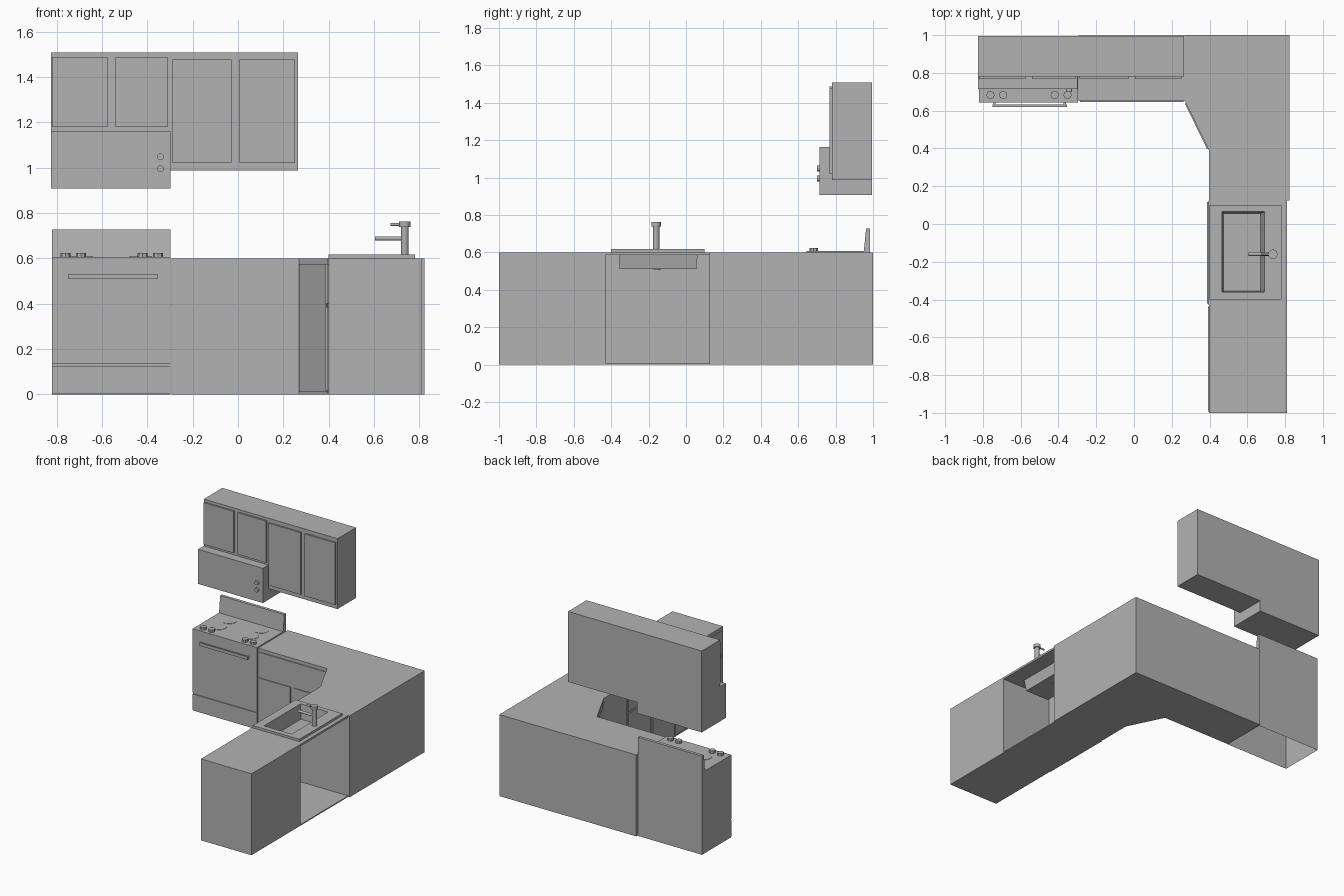
import bpy, bmesh, math
from mathutils import Vector, Matrix

cube = bpy.data.objects.get("Cube")
if cube:
    bpy.data.objects.remove(cube)

grey = bpy.data.materials.new("plain_grey")
grey.use_nodes = True
GREY = (0.45, 0.45, 0.45, 1)
grey.diffuse_color = GREY
grey.node_tree.nodes["Principled BSDF"].inputs["Base Color"].default_value = GREY


def finish(name, bm):
    mesh = bpy.data.meshes.new(name)
    bm.to_mesh(mesh)
    bm.free()
    mesh.materials.append(grey)
    obj = bpy.data.objects.new(name, mesh)
    bpy.context.collection.objects.link(obj)
    return obj


def box(name, x, y, z, open_side=None):
    """Box from three ranges; open_side is the normal of a face to leave out."""
    bm = bmesh.new()
    bmesh.ops.create_cube(bm, size=1)
    for v in bm.verts:
        v.co = [r[0] if c < 0 else r[1] for c, r in zip(v.co, (x, y, z))]
    if open_side:
        bm.normal_update()
        gone = [f for f in bm.faces if f.normal.dot(Vector(open_side)) > 0.9]
        bmesh.ops.delete(bm, geom=gone, context='FACES')
    return finish(name, bm)


def rod(name, start, end, radius, sides=12):
    a, b = Vector(start), Vector(end)
    turn = (b - a).to_track_quat('Z', 'Y').to_matrix().to_4x4()
    bm = bmesh.new()
    bmesh.ops.create_cone(bm, cap_ends=True, segments=sides, radius1=radius, radius2=radius,
                          depth=(b - a).length, matrix=Matrix.Translation((a + b) / 2) @ turn)
    return finish(name, bm)


def prism(name, outline, z0, z1):
    bm = bmesh.new()
    face = bm.faces.new([bm.verts.new((px, py, z0)) for px, py in outline])
    top = bmesh.ops.extrude_face_region(bm, geom=[face])["geom"]
    for v in top:
        if isinstance(v, bmesh.types.BMVert):
            v.co.z = z1
    bmesh.ops.recalc_face_normals(bm, faces=bm.faces)
    return finish(name, bm)


def tray(name, rings, closed=True):
    """Skin stacked rectangles (x range, y range, z) into one shell."""
    bm = bmesh.new()
    loops = [[bm.verts.new((px, py, z)) for px, py in
              ((x[0], y[0]), (x[1], y[0]), (x[1], y[1]), (x[0], y[1]))] for x, y, z in rings]
    for low, high in zip(loops, loops[1:]):
        for i in range(4):
            j = (i + 1) % 4
            bm.faces.new((low[i], low[j], high[j], high[i]))
    if closed:
        bm.faces.new(loops[-1])
    return finish(name, bm)


def unit_fronts(name, a, b, place):
    """One drawer above two doors between a and b along the unit front."""
    mid = (a + b) / 2
    for part, span, z in (("drawer", (a + .008, b - .008), (.40, .575)),
                          ("door_1", (a + .008, mid - .015), (.015, .385)),
                          ("door_2", (mid + .015, b - .008), (.015, .385))):
        place(name + "_" + part, span, z)


TOP = 0.6

# Stove with an open underside, sloped back guard, knobs and handle
SX = (-0.82, -0.297)
box("stove_body", SX, (0.65, 0.985), (0, TOP), open_side=(0, 0, -1))
box("stove_door", SX, (0.643, 0.65), (0.135, TOP))
box("stove_drawer", SX, (0.643, 0.65), (0.005, 0.125))
box("stove_hob", SX, (0.643, 0.955), (TOP, 0.606))
guard = box("stove_back_guard", SX, (0.95, 0.985), (TOP, 0.727))
for v in guard.data.vertices:
    if v.co.z > 0.7 and v.co.y < 0.96:
        v.co.y = 0.963
for i, x in enumerate((-0.76, -0.693, -0.42, -0.352)):
    rod(f"stove_knob_{i + 1}", (x, 0.683, 0.606), (x, 0.683, 0.624), 0.022, 8)
for x in (-0.69, -0.43):
    for y in (0.77, 0.885):
        rod("burner", (x, y, 0.606), (x, y, 0.608), 0.05, 16)
box("stove_handle", (-0.75, -0.355), (0.62, 0.632), (0.508, 0.53))
for x in (-0.745, -0.372):
    box("stove_handle_post", (x, x + 0.012), (0.63, 0.645), (0.512, 0.526))

# Straight base unit beside the stove
box("back_base_unit", (-0.293, 0.27), (0.652, 0.998), (0, TOP))
unit_fronts("back_unit", -0.293, 0.27,
            lambda n, s, z: box(n, s, (0.646, 0.652), z))

# Corner base unit with a diagonal door
p, q = Vector((0.27, 0.65)), Vector((0.398, 0.388))
prism("corner_base_unit", [p, (0.27, 1), (0.822, 1), (0.822, 0.125), (0.398, 0.125), q], 0, TOP)
along = (q - p).normalized()
out = Vector((along.y, -along.x)) * 0.006
a, b = p + along * 0.012, q - along * 0.012
prism("corner_door", [a, b, b + out, a + out], 0.01, 0.575)

# End base unit of the peninsula
box("end_base_unit", (0.398, 0.81), (-1, -0.43), (0, TOP))
unit_fronts("end_unit", -1, -0.43,
            lambda n, s, z: box(n, (0.392, 0.398), s, z))

# Sink unit, open at the back
SY = (-0.43, 0.125)
box("sink_unit_floor", (0.394, 0.81), SY, (0, 0.008))
box("sink_unit_front", (0.394, 0.4), SY, (0, TOP))
unit_fronts("sink_unit", *SY, lambda n, s, z: box(n, (0.386, 0.394), s, z))
HX, HY = (0.465, 0.69), (-0.36, 0.065)
tray("sink_unit_top", [((0.394, 0.81), SY, 0.585), ((0.394, 0.81), SY, TOP),
                       (HX, HY, TOP), (HX, HY, 0.585), ((0.394, 0.81), SY, 0.585)], closed=False)
tray("sink_basin", [((0.4, 0.78), (-0.4, 0.1), TOP), ((0.4, 0.78), (-0.4, 0.1), 0.617),
                    (HX, HY, 0.617), ((0.475, 0.67), (-0.355, 0.055), 0.51)])
rod("sink_drain", (0.58, -0.155, 0.505), (0.58, -0.155, 0.513), 0.018)

# Mixer tap
FY = -0.16
rod("tap_column", (0.735, FY, 0.617), (0.735, FY, 0.738), 0.017)
rod("tap_head", (0.735, FY, 0.738), (0.735, FY, 0.762), 0.025)
rod("tap_spout", (0.735, FY, 0.688), (0.605, FY, 0.688), 0.009)
rod("tap_lever", (0.735, FY, 0.749), (0.672, FY, 0.749), 0.006)

# Wall cabinets and their doors
WY = (0.78, 0.995)
box("wall_cabinet_left", (-0.825, -0.298), WY, (1.162, 1.507))
box("wall_cabinet_right", (-0.298, 0.265), WY, (0.988, 1.507))
for span, z in (((-0.82, -0.575), (1.18, 1.487)), ((-0.54, -0.31), (1.18, 1.487)),
                ((-0.288, -0.028), (1.02, 1.477)), ((0.006, 0.252), (1.02, 1.477))):
    box("wall_cabinet_door", span, (0.768, 0.78), z)

# Extractor hood with two knobs
box("hood", (-0.825, -0.298), (0.715, 0.995), (0.907, 1.162))
for z in (0.995, 1.048):
    rod("hood_knob", (-0.342, 0.715, z), (-0.342, 0.7, z), 0.015)
